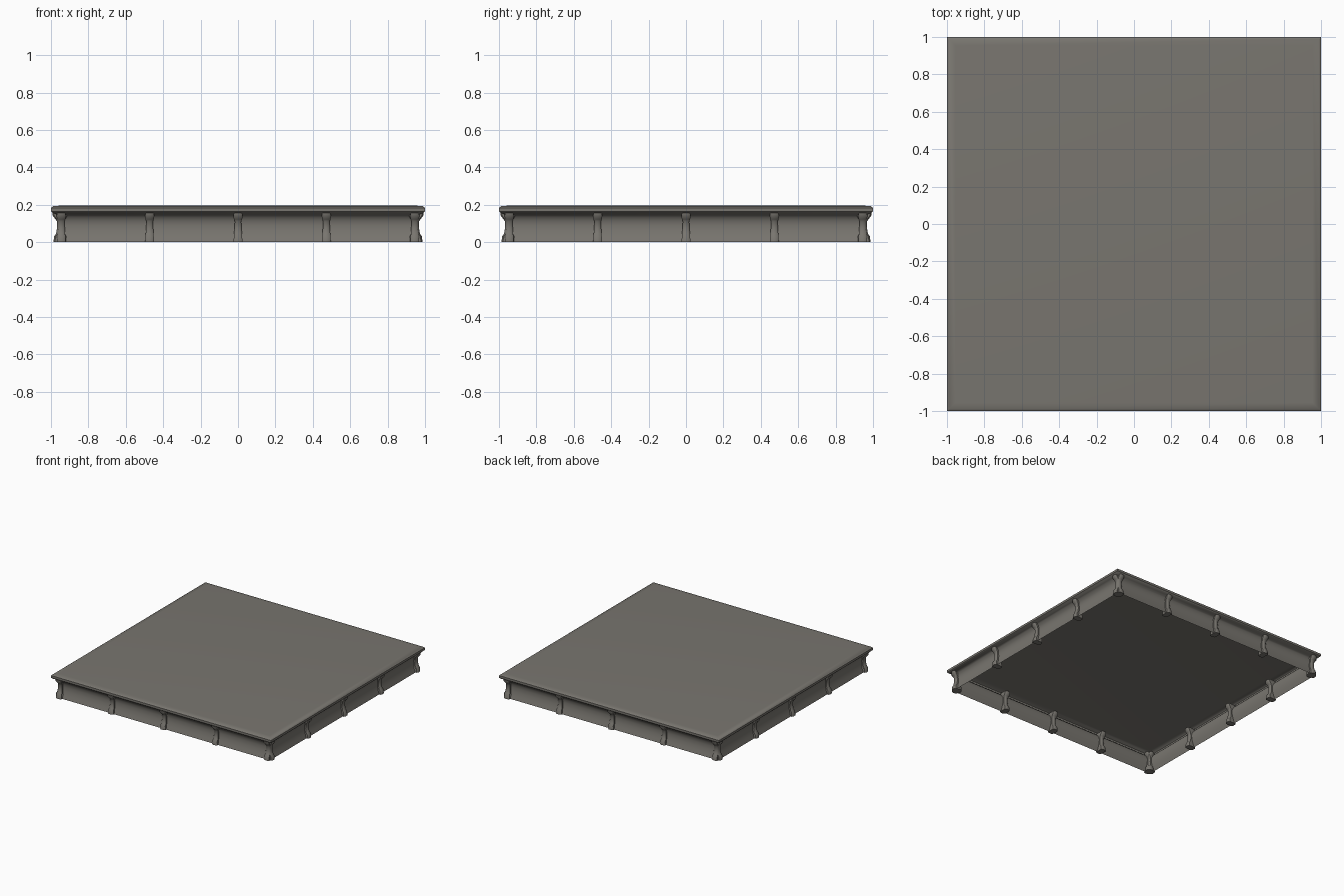
import bpy, bmesh, math
from mathutils import Matrix

cube = bpy.data.objects.get("Cube")
if cube:
    bpy.data.objects.remove(cube, do_unlink=True)

# Single stone colour
stone = bpy.data.materials.new("warm_grey_stone")
stone.use_nodes = True
colour = (0.19, 0.18, 0.16, 1)
stone.diffuse_color = colour
stone.node_tree.nodes["Principled BSDF"].inputs["Base Color"].default_value = colour


def finish(bm, name):
    bmesh.ops.recalc_face_normals(bm, faces=bm.faces)
    mesh = bpy.data.meshes.new(name)
    bm.to_mesh(mesh)
    bm.free()
    obj = bpy.data.objects.new(name, mesh)
    bpy.context.collection.objects.link(obj)
    mesh.materials.append(stone)
    bpy.ops.object.select_all(action='DESELECT')
    obj.select_set(True)
    bpy.context.view_layer.objects.active = obj
    bpy.ops.object.shade_smooth_by_angle(angle=math.radians(40))
    return obj


def loft(bm, rings):
    """Skin closed rings of points and return the vertex rings."""
    loops = [[bm.verts.new(p) for p in ring] for ring in rings]
    for a, b in zip(loops, loops[1:]):
        for i in range(len(a)):
            j = (i + 1) % len(a)
            bm.faces.new((a[i], a[j], b[j], b[i]))
    return loops


# Slab: rounded lip over a coved skirt, hollow and open underneath
skirt = [(0.968, 0), (0.958, 0.03), (0.951, 0.06), (0.948, 0.09), (0.951, 0.115),
         (0.96, 0.135), (0.975, 0.15), (0.992, 0.157),
         (1, 0.165), (1, 0.183), (0.988, 0.192), (0.955, 0.195)]
bm = bmesh.new()
loops = loft(bm, [[(-h, -h, z), (h, -h, z), (h, h, z), (-h, h, z)] for h, z in skirt])
bm.faces.new(loops[-1])
finish(bm, "platform_slab")

# Bracket: flared foot, slim neck, rounded head (height, half width, reach)
rows = [(0, 0.024, 0.986), (0.03, 0.022, 0.984), (0.045, 0.021, 0.973),
        (0.075, 0.019, 0.968), (0.11, 0.017, 0.968), (0.122, 0.022, 0.975),
        (0.14, 0.025, 0.99), (0.155, 0.022, 0.992), (0.165, 0.014, 0.985)]


def bracket_ring(z, w, reach):
    back, bevel = 1.9 - reach, 0.008
    return [(-w, -back - bevel, z), (-w, bevel - reach, z), (-w / 2, -reach, z),
            (w / 2, -reach, z), (w, bevel - reach, z), (w, -back - bevel, z),
            (w / 2, -back, z), (-w / 2, -back, z)]


# Five brackets along each side
for side, name in enumerate(("front", "left", "back", "right")):
    bm = bmesh.new()
    for k in range(-2, 3):
        x = k * 0.4725
        loops = loft(bm, [[(px + x, py, pz) for px, py, pz in bracket_ring(*r)] for r in rows])
        bm.faces.new(loops[0])
        bm.faces.new(loops[-1])
    bm.transform(Matrix.Rotation(side * math.pi / 2, 4, 'Z'))
    finish(bm, name + "_brackets")
